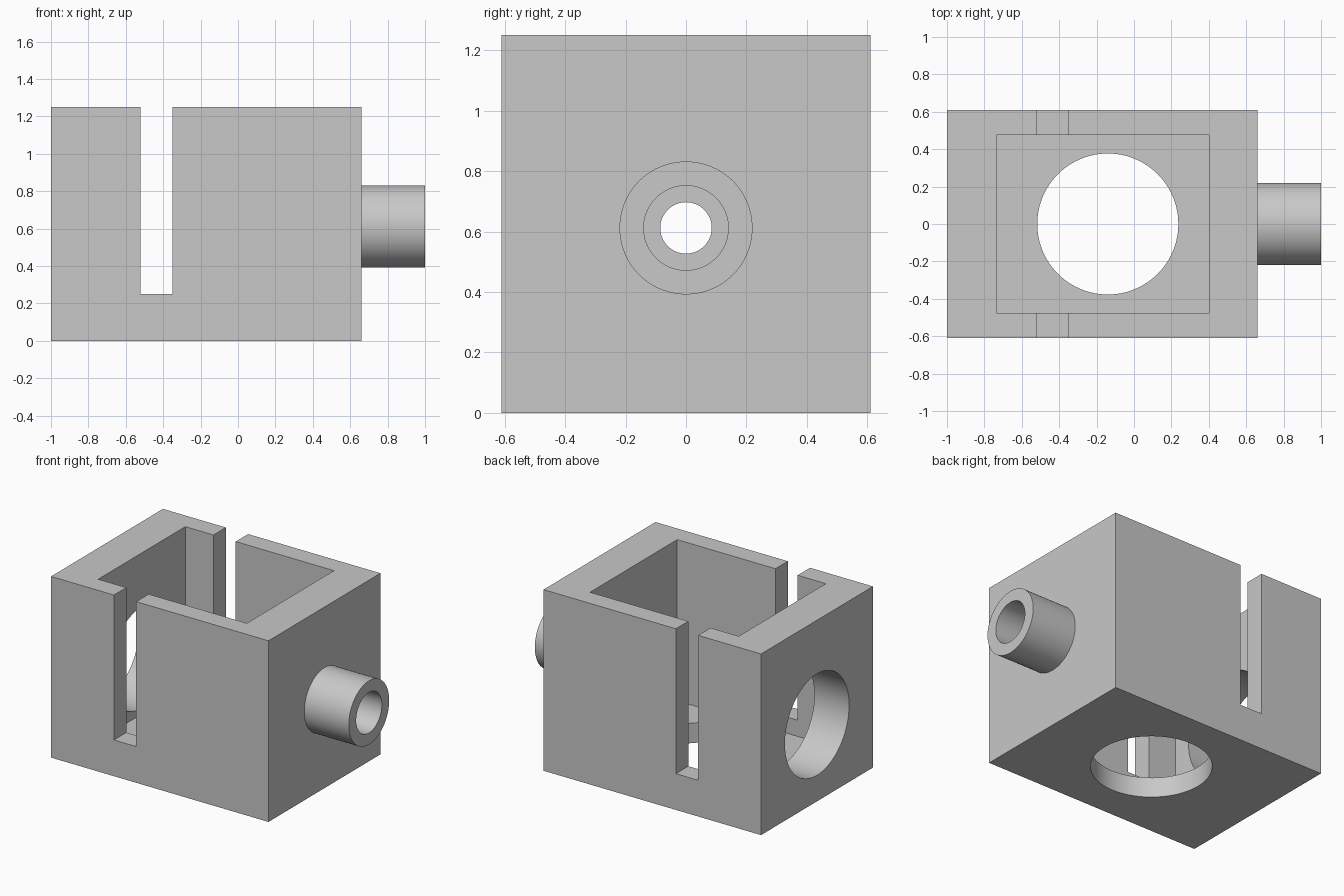
import bpy, bmesh, math
from mathutils import Matrix, Vector

if "Cube" in bpy.data.objects:
    bpy.data.objects.remove(bpy.data.objects["Cube"])

SIDES = 96
grey = bpy.data.materials.new("plain grey")
grey.diffuse_color = (0.58, 0.58, 0.58, 1)
grey.use_nodes = True
grey.node_tree.nodes["Principled BSDF"].inputs["Base Color"].default_value = grey.diffuse_color


def make_object(name, bm):
    bmesh.ops.recalc_face_normals(bm, faces=bm.faces)
    mesh = bpy.data.meshes.new(name)
    bm.to_mesh(mesh)
    bm.free()
    mesh.materials.append(grey)
    obj = bpy.data.objects.new(name, mesh)
    bpy.context.collection.objects.link(obj)
    return obj


def box(name, lo, hi):
    lo, hi = Vector(lo), Vector(hi)
    bm = bmesh.new()
    bmesh.ops.create_cube(bm, size=1, matrix=Matrix.Translation((lo + hi) / 2)
                          @ Matrix.Diagonal((*(hi - lo), 1)))
    return make_object(name, bm)


def cylinder(name, centre, radius, depth, along_x=False):
    bm = bmesh.new()
    turn = Matrix.Rotation(math.pi / 2 if along_x else 0, 4, 'Y')
    bmesh.ops.create_cone(bm, cap_ends=True, segments=SIDES, radius1=radius,
                          radius2=radius, depth=depth,
                          matrix=Matrix.Translation(centre) @ turn)
    return make_object(name, bm)


def smooth(obj):
    bpy.ops.object.select_all(action='DESELECT')
    obj.select_set(True)
    bpy.context.view_layer.objects.active = obj
    bpy.ops.object.shade_smooth_by_angle(angle=math.radians(30))


# Housing block and everything cut from it
housing = box("housing", (-1, -0.61, 0), (0.66, 0.61, 1.25))
cutters = [
    box("cavity_cutter", (-0.735, -0.475, 0.138), (0.40, 0.475, 1.5)),
    box("side_slot_cutter", (-0.52, -0.8, 0.25), (-0.35, 0.8, 1.5)),
    cylinder("floor_hole_cutter", (-0.14, 0, 0), 0.377, 0.5),
    cylinder("end_hole_cutter", (-0.9, 0, 0.53), 0.35, 0.6, True),
    cylinder("bore_cutter", (0.55, 0, 0.612), 0.085, 0.6, True),
]
for cutter in cutters:
    mod = housing.modifiers.new(cutter.name, 'BOOLEAN')
    mod.operation = 'DIFFERENCE'
    mod.solver = 'EXACT'
    mod.object = cutter

# Bake the cuts, then discard the cutters
graph = bpy.context.evaluated_depsgraph_get()
baked = bpy.data.meshes.new_from_object(housing.evaluated_get(graph))
housing.modifiers.clear()
housing.data = baked
for cutter in cutters:
    bpy.data.objects.remove(cutter)
smooth(housing)

# Outlet tube, a profile spun around the x axis
profile = [(0.66, 0.22), (1.0, 0.22), (1.0, 0.14), (0.66, 0.14)]
bm = bmesh.new()
verts = [bm.verts.new((x, 0, r)) for x, r in profile]
edges = [bm.edges.new(pair) for pair in zip(verts, verts[1:])]
bmesh.ops.spin(bm, geom=verts + edges, cent=(0, 0, 0), axis=(1, 0, 0),
               angle=math.tau, steps=SIDES)
bmesh.ops.remove_doubles(bm, verts=bm.verts, dist=1e-5)
bmesh.ops.recalc_face_normals(bm, faces=bm.faces)
# Face the open shell outward, judged by the ring at the tip
tip = max(bm.faces, key=lambda f: f.calc_center_median().x)
flip = tip.normal.x < 0
bmesh.ops.translate(bm, verts=bm.verts, vec=(0, 0, 0.612))
tube = make_object("outlet_tube", bm)
if flip != (max(tube.data.polygons, key=lambda p: p.center.x).normal.x < 0) or \
        max(tube.data.polygons, key=lambda p: p.center.x).normal.x < 0:
    if max(tube.data.polygons, key=lambda p: p.center.x).normal.x < 0:
        tube.data.flip_normals()
smooth(tube)
